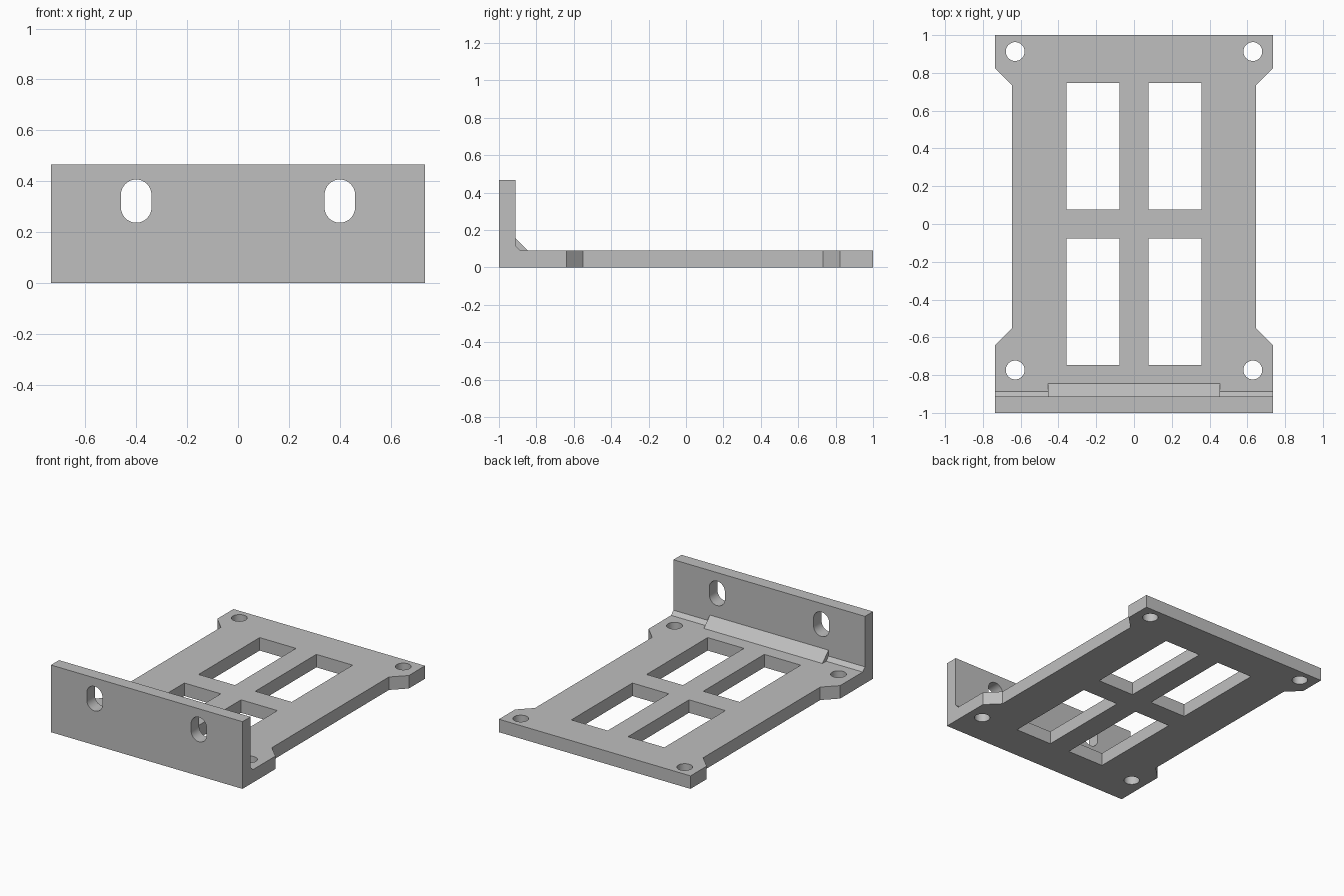
import bpy, bmesh, math

if "Cube" in bpy.data.objects:
    bpy.data.objects.remove(bpy.data.objects["Cube"], do_unlink=True)

W, T, H = 0.735, 0.09, 0.466      # half width, plate thickness, wall height
WALL = -0.912                     # inner face of the wall

grey = bpy.data.materials.new("plain_grey")
grey.use_nodes = True
grey.diffuse_color = (0.52, 0.52, 0.52, 1)
grey.node_tree.nodes["Principled BSDF"].inputs["Base Color"].default_value = (0.52, 0.52, 0.52, 1)

PLACE = {"x": lambda u, v, t: (t, u, v),
         "y": lambda u, v, t: (u, t, v),
         "z": lambda u, v, t: (u, v, t)}


def prism(bm, points, axis, start, end):
    """Extrude a 2D outline along an axis."""
    put = PLACE[axis]
    low = [bm.verts.new(put(u, v, start)) for u, v in points]
    high = [bm.verts.new(put(u, v, end)) for u, v in points]
    bm.faces.new(low)
    bm.faces.new(high)
    for i in range(len(points)):
        j = (i + 1) % len(points)
        bm.faces.new((low[i], low[j], high[j], high[i]))


def slot(cx, cy, r, straight=0.0, n=32):
    """Circle, or an upright slot when straight is above zero."""
    pts = []
    for half in (0, 1):
        shift = straight / 2 if half == 0 else -straight / 2
        steps = n // 2 + (1 if straight else 0)
        for i in range(steps):
            a = math.pi * (half + i / (n // 2))
            pts.append((cx + r * math.cos(a), cy + shift + r * math.sin(a)))
    return pts


def make_object(name, bm):
    bmesh.ops.recalc_face_normals(bm, faces=bm.faces)
    mesh = bpy.data.meshes.new(name)
    bm.to_mesh(mesh)
    bm.free()
    mesh.materials.append(grey)
    obj = bpy.data.objects.new(name, mesh)
    bpy.context.collection.objects.link(obj)
    return obj


# Bracket: L profile with a small chamfer in the inner corner
bm = bmesh.new()
c = 0.026
prism(bm, [(-1, 0), (1, 0), (1, T), (WALL + c, T), (WALL, T + c), (WALL, H), (-1, H)],
      "x", -W, W)
bracket = make_object("bracket", bm)

# Cutters: side notches, screw holes, windows and wall slots
bm = bmesh.new()
for s in (-1, 1):
    prism(bm, [(s * (W + 0.1), -0.74), (s * 0.645, -0.55), (s * 0.645, 0.733),
               (s * (W + 0.1), 0.923)], "z", -0.1, T + 0.1)
    for y in (-0.773, 0.913):
        prism(bm, slot(s * 0.629, y, 0.05), "z", -0.1, T + 0.1)
    for t in (-1, 1):
        prism(bm, [(s * 0.078, t * 0.078), (s * 0.357, t * 0.078),
                   (s * 0.357, t * 0.747), (s * 0.078, t * 0.747)], "z", -0.1, T + 0.1)
    prism(bm, slot(s * 0.4, 0.322, 0.06, 0.05), "y", -1.1, WALL + 0.1)
cutter = make_object("cutter", bm)
cutter.hide_render = True

# Reinforcing rib along the middle of the inner corner
bm = bmesh.new()
r = 0.067
prism(bm, [(WALL + r, T), (WALL, T + r), (WALL - 0.02, T + r),
           (WALL - 0.02, T - 0.02), (WALL + r, T - 0.02)], "x", -0.455, 0.455)
rib = make_object("rib", bm)

# Cut the openings, then fuse the rib into the bracket
bpy.context.view_layer.objects.active = bracket
for tool, operation in ((cutter, "DIFFERENCE"), (rib, "UNION")):
    mod = bracket.modifiers.new(operation.title(), "BOOLEAN")
    mod.operation = operation
    mod.solver = "EXACT"
    mod.object = tool
    bpy.ops.object.modifier_apply(modifier=mod.name)
    bpy.data.objects.remove(tool, do_unlink=True)

# Smooth hole walls, sharp edges elsewhere
bpy.ops.object.select_all(action="DESELECT")
bracket.select_set(True)
bpy.ops.object.shade_smooth_by_angle(angle=math.radians(30))
